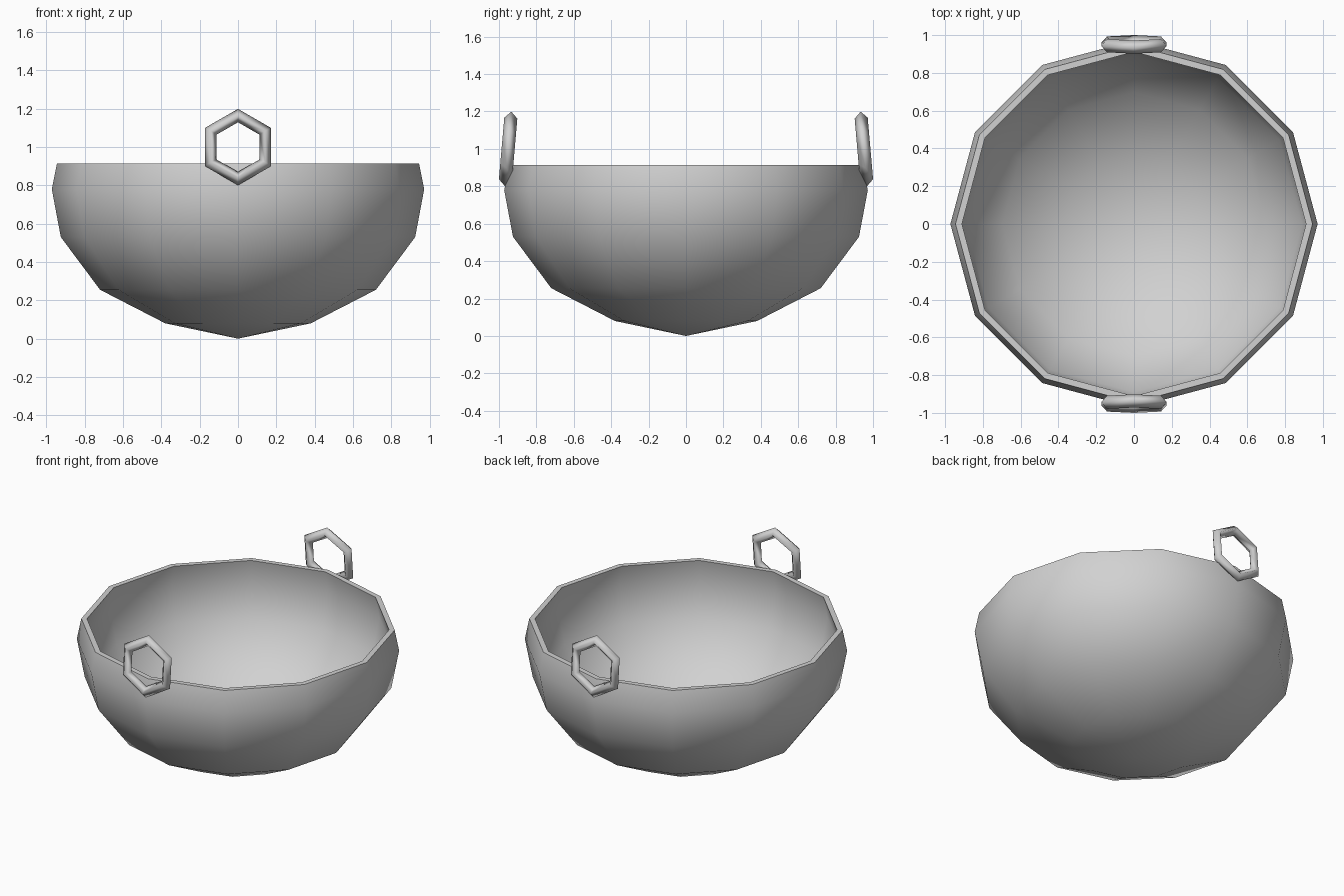
import bpy, bmesh, math
from mathutils import Matrix, Vector

cube = bpy.data.objects.get("Cube")
if cube:
    bpy.data.objects.remove(cube, do_unlink=True)

# Single flat grey
grey = bpy.data.materials.new("plain_grey")
grey.use_nodes = True
GREY = (0.64, 0.64, 0.64, 1)
grey.diffuse_color = GREY
grey.node_tree.nodes["Principled BSDF"].inputs["Base Color"].default_value = GREY


def add_object(name, bm, angle):
    bmesh.ops.recalc_face_normals(bm, faces=bm.faces)
    mesh = bpy.data.meshes.new(name)
    bm.to_mesh(mesh)
    bm.free()
    mesh.materials.append(grey)
    obj = bpy.data.objects.new(name, mesh)
    bpy.context.collection.objects.link(obj)
    bpy.ops.object.select_all(action="DESELECT")
    obj.select_set(True)
    bpy.context.view_layer.objects.active = obj
    bpy.ops.object.shade_smooth_by_angle(angle=math.radians(angle))
    return obj


def spin(bm, points, steps, axis, closed=False):
    """Turn a profile a full circle about an axis and weld the seam."""
    verts = [bm.verts.new(p) for p in points]
    edges = [bm.edges.new(pair) for pair in zip(verts, verts[1:])]
    if closed:
        edges.append(bm.edges.new((verts[-1], verts[0])))
    bmesh.ops.spin(bm, geom=verts + edges, cent=(0, 0, 0), axis=axis,
                   angle=math.tau, steps=steps)
    bmesh.ops.remove_doubles(bm, verts=bm.verts, dist=0.0005)


# Bowl: outer wall up to the rim, then the inner wall back down
outer = [(0, 0), (0.38, 0.08), (0.72, 0.255), (0.925, 0.53), (0.972, 0.78), (0.945, 0.915)]
inner = [(0.911, 0.915), (0.937, 0.78), (0.89, 0.545), (0.697, 0.285), (0.37, 0.115), (0, 0.035)]
bm = bmesh.new()
spin(bm, [(r, 0, z) for r, z in outer + inner], 12, (0, 0, 1))
add_object("bowl", bm, 50)

# Handles: six-sided rings with a diamond section, leaning inwards
RING, TUBE = 0.165, 0.035
for name, side in (("front_handle", -1), ("back_handle", 1)):
    bm = bmesh.new()
    section = [(0, TUBE * math.sin(a), RING + TUBE * math.cos(a))
               for a in (i * math.pi / 2 for i in range(4))]
    spin(bm, section, 6, (0, 1, 0), closed=True)
    place = Matrix.Translation(Vector((0, side * 0.951, 1.0)))
    lean = Matrix.Rotation(side * math.radians(5), 4, "X")
    bmesh.ops.transform(bm, matrix=place @ lean, verts=bm.verts)
    add_object(name, bm, 180)
